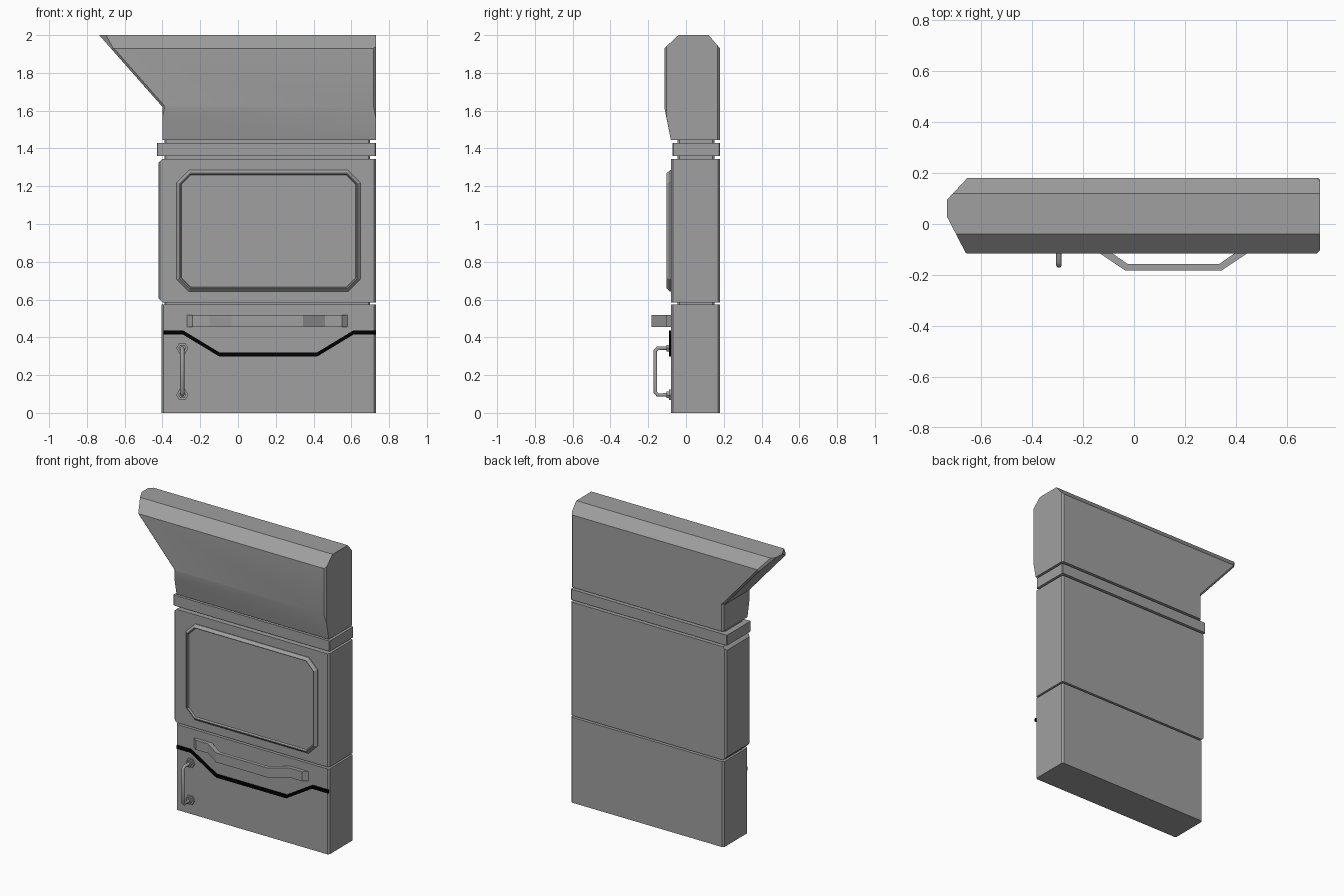
import bpy
import bmesh
from mathutils import Vector
from math import cos, sin, tau

cube = bpy.data.objects.get("Cube")
if cube:
    bpy.data.objects.remove(cube, do_unlink=True)


def material(name, rgb):
    m = bpy.data.materials.new(name)
    m.use_nodes = True
    m.diffuse_color = (*rgb, 1)
    m.node_tree.nodes["Principled BSDF"].inputs["Base Color"].default_value = (*rgb, 1)
    return m


grey = material("mid grey", (0.35, 0.35, 0.35))
black = material("black", (0.0, 0.0, 0.0))

FRONT, BACK, SIDE = -0.08, 0.18, 0.73


def loft(rings):
    """Join equal rings of points into a closed solid."""
    bm = bmesh.new()
    loops = [[bm.verts.new(p) for p in ring] for ring in rings]
    n = len(loops[0])
    for a, b in zip(loops, loops[1:]):
        for i in range(n):
            j = (i + 1) % n
            bm.faces.new((a[i], a[j], b[j], b[i]))
    bm.faces.new(loops[0])
    bm.faces.new(loops[-1])
    bmesh.ops.recalc_face_normals(bm, faces=bm.faces)
    return bm


def prism(outline, lo, hi, axis="y"):
    """Extrude an x-z outline along y, or an x-y outline along z."""
    if axis == "y":
        return loft([[(a, d, b) for a, b in outline] for d in (lo, hi)])
    return loft([[(a, b, d) for a, b in outline] for d in (lo, hi)])


def cut(bm, point, normal):
    """Slice away everything on the normal's side and cap the hole."""
    geom = bm.verts[:] + bm.edges[:] + bm.faces[:]
    res = bmesh.ops.bisect_plane(bm, geom=geom, dist=1e-5, plane_co=point,
                                 plane_no=Vector(normal).normalized(), clear_outer=True)
    edges = [e for e in res["geom_cut"] if isinstance(e, bmesh.types.BMEdge)]
    bmesh.ops.holes_fill(bm, edges=edges, sides=0)


def finish(name, bm, mat=grey, smooth=None):
    bmesh.ops.recalc_face_normals(bm, faces=bm.faces)
    mesh = bpy.data.meshes.new(name)
    bm.to_mesh(mesh)
    bm.free()
    mesh.materials.append(mat)
    ob = bpy.data.objects.new(name, mesh)
    bpy.context.collection.objects.link(ob)
    if smooth:
        bpy.ops.object.select_all(action="DESELECT")
        ob.select_set(True)
        bpy.context.view_layer.objects.active = ob
        bpy.ops.object.shade_smooth_by_angle(angle=smooth)
    return ob


def octagon(x0, x1, y0, y1, c):
    return [(x0 + c, y0), (x1 - c, y0), (x1, y0 + c), (x1, y1 - c),
            (x1 - c, y1), (x0 + c, y1), (x0, y1 - c), (x0, y0 + c)]


def block(x0, y0, z0, z1, chamfer=0.01):
    return prism(octagon(x0, SIDE, y0, BACK, chamfer), z0, z1, "z")


# Stacked body: core, base, middle section and collar
finish("core", prism(octagon(-0.39, 0.7, -0.045, 0.15, 0.01), 0.5, 1.5, "z"))
finish("base_block", block(-0.405, FRONT, 0, 0.573))
middle = block(-0.422, FRONT, 0.585, 1.345)
for z, up in ((0.585, -1), (1.345, 1)):
    cut(middle, (-0.4, 0, z), (-1, 0, up))
finish("middle_block", middle)
finish("collar", block(-0.43, -0.072, 1.36, 1.43, 0.005))

# Overhanging hood: side silhouette with bevelled ends, then sliced to section
hood = prism([(-0.4, 1.445), (SIDE, 1.445), (SIDE, 2), (-0.735, 2), (-0.4, 1.62)],
             -0.115, BACK)
ends = []
for e in hood.edges:
    a, b = (v.co for v in e.verts)
    if abs(a.y - b.y) < 1e-4 and abs(a.z - b.z) > 0.01:
        ends.append(e)
bmesh.ops.bevel(hood, geom=ends, offset=0.012, segments=1, affect="EDGES")
cut(hood, (0, -0.115, 1.62), (0, -0.175, -0.035))
cut(hood, (0, -0.115, 1.93), (0, -0.07, 0.075))
cut(hood, (0, BACK, 1.93), (0, 0.07, 0.06))
cut(hood, (-0.73, 0.02, 0), (-0.135, -0.07, 0))
cut(hood, (-0.73, 0.10, 0), (-0.08, 0.075, 0))
finish("hood", hood, smooth=0.3)

# Raised screen with a sloped rim and a shallow recess
rings = []
for inset, y in ((0, FRONT + 0.01), (0, -0.085), (0.016, -0.102), (0.02, -0.102), (0.025, -0.09)):
    shape = octagon(-0.325 + inset, 0.648 - inset, 0.642 + inset, 1.285 - inset,
                    0.065 - inset * 0.6)
    rings.append([(x, y, z) for x, z in shape])
finish("screen_panel", loft(rings))

# Black zigzag stripe across the base
path = [(-0.395, 0.425), (-0.29, 0.425), (-0.1, 0.31), (0.42, 0.31), (0.61, 0.425), (SIDE, 0.425)]
h = 0.011
stripe = [(x, z + h) for x, z in path] + [(x, z - h) for x, z in reversed(path)]
finish("stripe", prism(stripe, -0.089, FRONT + 0.001), black)

# Wide grab handle, mirrored about its centre
mid = 0.155
outer = [(0.425, FRONT), (0.395, -0.105), (0.305, -0.105), (0.19, -0.182)]
inner = [(0.18, -0.157), (0.29, FRONT)]
half = outer[::-1]
outline = [(mid - x, y) for x, y in outer] + [(mid + x, y) for x, y in half]
outline += [(mid + x, y) for x, y in inner[::-1]] + [(mid - x, y) for x, y in inner]
finish("grab_handle", prism(outline, 0.455, 0.518, "z"))

# Small upright pull handle: bent tube on hexagonal feet
hx, z0, z1 = -0.295, 0.095, 0.343
tube = [(FRONT, z0), (-0.15, z0), (-0.162, z0 + 0.014),
        (-0.162, z1 - 0.014), (-0.15, z1), (FRONT, z1)]
curve = bpy.data.curves.new("pull_handle", "CURVE")
curve.dimensions = "3D"
curve.bevel_depth = 0.011
curve.bevel_resolution = 1
spline = curve.splines.new("POLY")
spline.points.add(len(tube) - 1)
for p, (y, z) in zip(spline.points, tube):
    p.co = (hx, y, z, 1)
curve.materials.append(grey)
pull = bpy.data.objects.new("pull_handle", curve)
bpy.context.collection.objects.link(pull)
bpy.ops.object.select_all(action="DESELECT")
pull.select_set(True)
bpy.context.view_layer.objects.active = pull
bpy.ops.object.convert(target="MESH")

for label, z in (("lower", z0), ("upper", z1)):
    for part, r, y0, y1 in (("foot", 0.032, -0.09, FRONT + 0.01), ("nut", 0.02, -0.103, -0.09)):
        hexagon = [(hx + r * cos(i * tau / 6), z + r * sin(i * tau / 6)) for i in range(6)]
        finish(f"{label}_handle_{part}", prism(hexagon, y0, y1))
